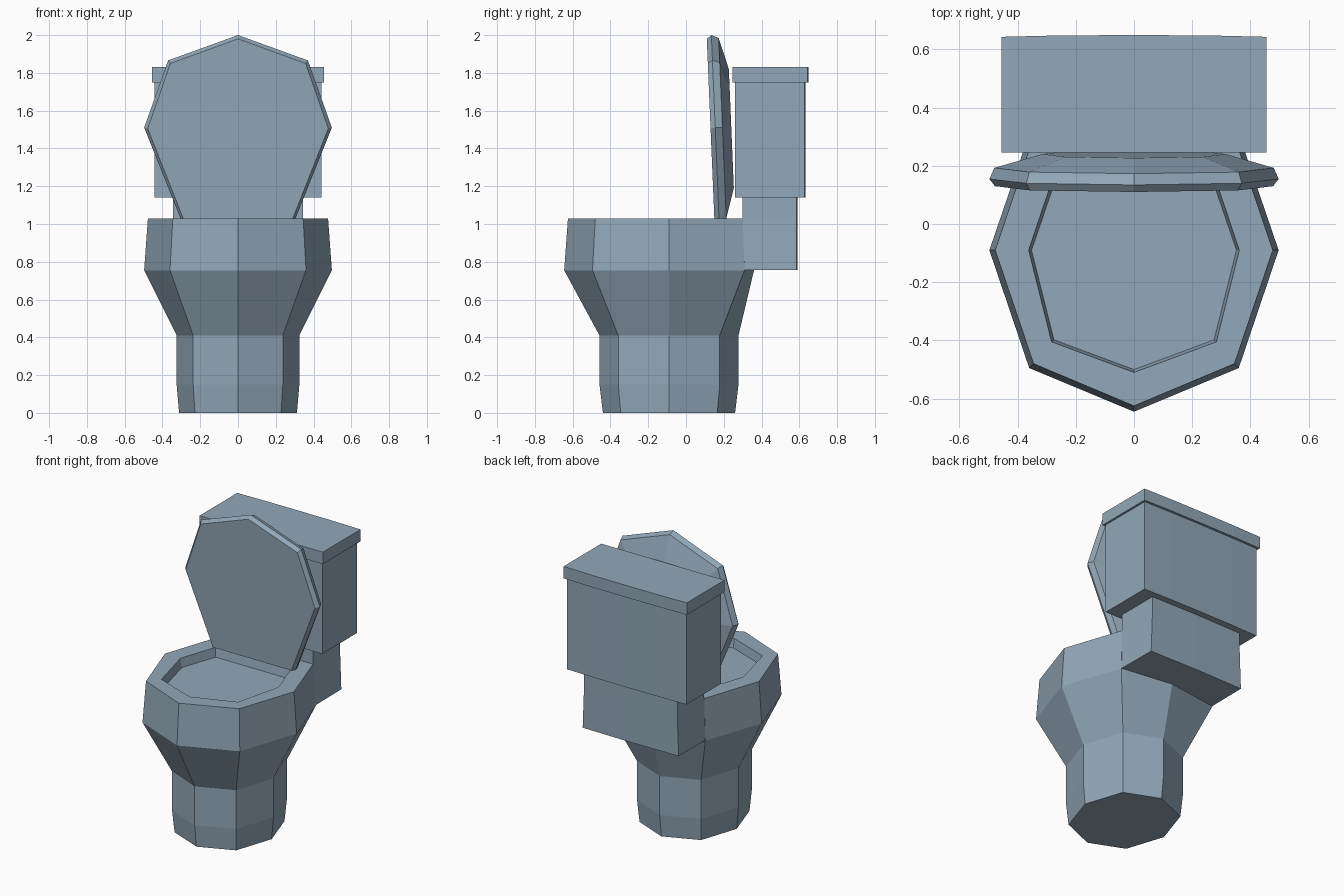
import bpy, bmesh

if "Cube" in bpy.data.objects:
    bpy.data.objects.remove(bpy.data.objects["Cube"])

porcelain = bpy.data.materials.new("blue grey porcelain")
porcelain.diffuse_color = (0.29, 0.39, 0.48, 1)
porcelain.use_nodes = True
porcelain.node_tree.nodes["Principled BSDF"].inputs["Base Color"].default_value = porcelain.diffuse_color


def mirrored(half):
    """Full outline from its x >= 0 half, listed from one end to the other."""
    return half + [(-x, v) for x, v in reversed(half) if x > 1e-6]


def loft(name, rings):
    """Skin a stack of equal-count 3D rings and cap both ends."""
    bm = bmesh.new()
    loops = [[bm.verts.new(p) for p in ring] for ring in rings]
    n = len(loops[0])
    for a, b in zip(loops, loops[1:]):
        for i in range(n):
            j = (i + 1) % n
            bm.faces.new((a[i], a[j], b[j], b[i]))
    bm.faces.new(loops[0][::-1])
    bm.faces.new(loops[-1])
    bmesh.ops.recalc_face_normals(bm, faces=bm.faces)
    me = bpy.data.meshes.new(name)
    bm.to_mesh(me)
    bm.free()
    me.materials.append(porcelain)
    ob = bpy.data.objects.new(name, me)
    bpy.context.collection.objects.link(ob)
    return ob


def level(half, z):
    return [(x, y, z) for x, y in mirrored(half)]


def octagon(rx, ry):
    c, d = -0.09, 0.73
    return [(0, c - ry), (rx * d, c - ry * d), (rx, c), (rx * d, c + ry * d), (0, c + ry)]


# Bowl: pedestal, flared body, rim and sunken water floor
loft("bowl", [
    level(octagon(0.312, 0.35), 0.0),
    level(octagon(0.325, 0.368), 0.15),
    level(octagon(0.325, 0.368), 0.41),
    level([(0, -0.645), (0.36, -0.495), (0.497, -0.09), (0.36, 0.31), (0, 0.36)], 0.755),
    level([(0, -0.625), (0.345, -0.48), (0.477, -0.09), (0.345, 0.30), (0, 0.30)], 1.03),
    level([(0, -0.51), (0.283, -0.405), (0.362, -0.09), (0.278, 0.16), (0, 0.16)], 1.03),
    level([(0, -0.50), (0.275, -0.398), (0.352, -0.09), (0.27, 0.15), (0, 0.15)], 0.97),
])

# Neck carrying the tank behind the bowl
loft("tank_support", [
    level([(0.358, 0.31), (0.355, 0.585), (0, 0.59)], 0.756),
    level([(0.345, 0.30), (0.345, 0.585), (0, 0.59)], 1.03),
    level([(0.345, 0.30), (0.345, 0.585), (0, 0.59)], 1.15),
])

# Tank and its lid, with a barely bowed back
for name, w, y0, y1, z0, z1 in [("tank", 0.442, 0.26, 0.627, 1.14, 1.755),
                                ("tank_lid", 0.456, 0.245, 0.643, 1.75, 1.83)]:
    half = [(w, y0), (w, y1), (w * 0.55, y1 + 0.005), (0, y1 + 0.006)]
    loft(name, [level(half, z0), level(half, z1)])


# Raised seat lid: outlines in x/z, leaning slightly forward
def leaning(half, offset):
    return [(x, offset - 0.042 * (z - 1.03), z) for x, z in mirrored(half)]


loft("seat_lid", [
    leaning([(0, 1.98), (0.358, 1.85), (0.478, 1.505), (0.29, 1.03)], 0.150),
    leaning([(0, 2.00), (0.37, 1.866), (0.497, 1.51), (0.303, 1.025)], 0.175),
    leaning([(0, 1.985), (0.36, 1.855), (0.48, 1.51), (0.293, 1.03)], 0.213),
    leaning([(0, 1.82), (0.235, 1.735), (0.315, 1.50), (0.20, 1.19)], 0.260),
])
